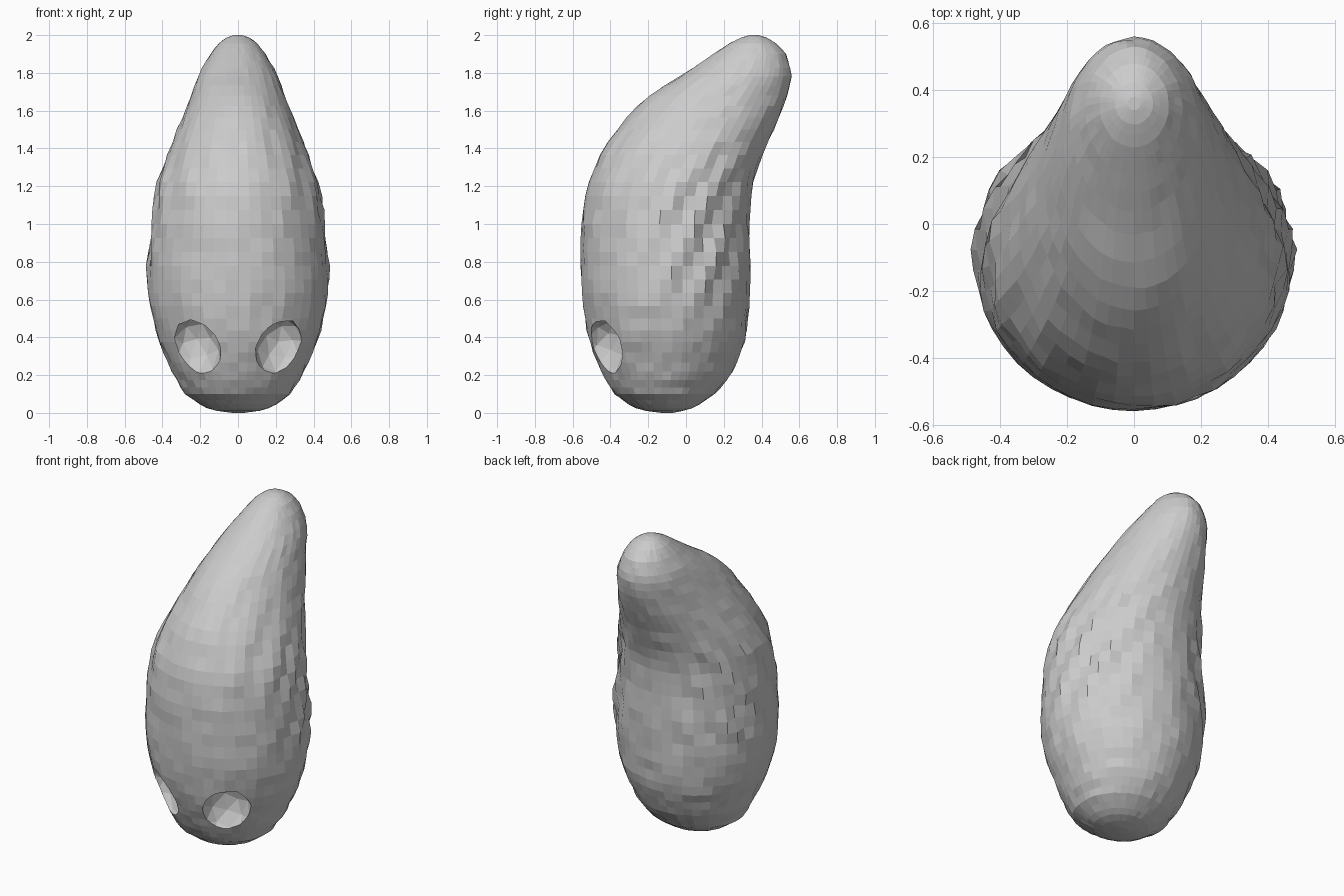
import bpy, bmesh, math, random
from mathutils import Vector

default = bpy.data.objects.get("Cube")
if default:
    bpy.data.objects.remove(default, do_unlink=True)
random.seed(4)

SEGMENTS, RINGS = 46, 42
# body outline rows: height, front y, back y, half width
OUTLINE = [
    (0, -.13, -.07, .03), (.01, -.21, -.02, .11), (.03, -.28, .05, .18),
    (.1, -.38, .15, .28), (.2, -.44, .24, .34), (.4, -.52, .32, .43),
    (.6, -.55, .335, .475), (.8, -.555, .34, .475), (1, -.555, .335, .455),
    (1.2, -.525, .345, .43), (1.4, -.44, .42, .36), (1.6, -.285, .51, .28),
    (1.7, -.17, .545, .24), (1.8, 0, .56, .205), (1.9, .145, .53, .145),
    (1.96, .235, .475, .1), (1.99, .3, .42, .055), (2, .34, .38, .02),
]


def outline_at(z):
    """Front, back and half width at a height."""
    for low, high in zip(OUTLINE, OUTLINE[1:]):
        if z <= high[0]:
            f = (z - low[0]) / (high[0] - low[0])
            return [a + (b - a) * f for a, b in zip(low[1:], high[1:])]
    return OUTLINE[-1][1:]


def bump(value, centre, reach):
    """Soft window that falls to zero at the given reach."""
    d = min(abs(value - centre) / reach, 1)
    return (1 - d * d) ** 2


def fold_depth(angle, z):
    """Diagonal cloth folds sweeping from the neck down around each side."""
    side = abs(angle)
    back = bump(side, 1.1, 1.1) * bump(z, .95, .65)
    shoulder = bump(side, 2.2, .8) * bump(z, 1.2, .4)
    folds = .02 * back * math.cos(13 * (side + 1.2 * z))
    return folds + .01 * shoulder * math.cos(11 * (side + .8 * z))


def make_object(name, bm, material):
    bmesh.ops.recalc_face_normals(bm, faces=bm.faces)
    mesh = bpy.data.meshes.new(name)
    bm.to_mesh(mesh)
    bm.free()
    mesh.materials.append(material)
    obj = bpy.data.objects.new(name, mesh)
    bpy.context.collection.objects.link(obj)
    return obj


grey = bpy.data.materials.new("plain grey")
grey.use_nodes = True
colour = (.6, .6, .6, 1)
grey.diffuse_color = colour
grey.node_tree.nodes["Principled BSDF"].inputs["Base Color"].default_value = colour

# leaning hooded body, lofted through horizontal rings
bm = bmesh.new()
rings = []
for r in range(RINGS + 1):
    z = 1 - math.cos(math.pi * r / RINGS)
    front, back, half = outline_at(z)
    centre, depth = (front + back) / 2, (back - front) / 2
    rough = .005 * min(1, half / .3)
    ring = []
    for s in range(SEGMENTS):
        angle = math.tau * s / SEGMENTS - math.pi
        swell = fold_depth(angle, z) + random.uniform(-rough, rough)
        ring.append(bm.verts.new((
            (half + swell) * math.sin(angle),
            centre + (depth + swell) * math.cos(angle), z)))
    rings.append(ring)
for lower, upper in zip(rings, rings[1:]):
    for s in range(SEGMENTS):
        t = (s + 1) % SEGMENTS
        bm.faces.new((lower[s], lower[t], upper[t], upper[s]))
bm.faces.new(rings[0])
bm.faces.new(rings[-1])
body = make_object("hooded_body", bm, grey)

# hollow eye sockets under the brow
for name, side in (("left", 1), ("right", -1)):
    bm = bmesh.new()
    bmesh.ops.create_icosphere(bm, subdivisions=2, radius=1)
    for v in bm.verts:
        v.co = Vector((v.co.x * .145, v.co.y * .12, v.co.z * .18))
    cutter = make_object(name + "_eye_socket_cutter", bm, grey)
    cutter.location = (side * .225, -.44, .335)
    cutter.rotation_euler = (math.radians(-14), side * math.radians(14),
                             side * math.radians(28))
    cutter.hide_render = True
    cutter.hide_set(True)
    cut = body.modifiers.new(name + "_eye_socket", "BOOLEAN")
    cut.operation = "DIFFERENCE"
    cut.solver = "EXACT"
    cut.object = cutter
